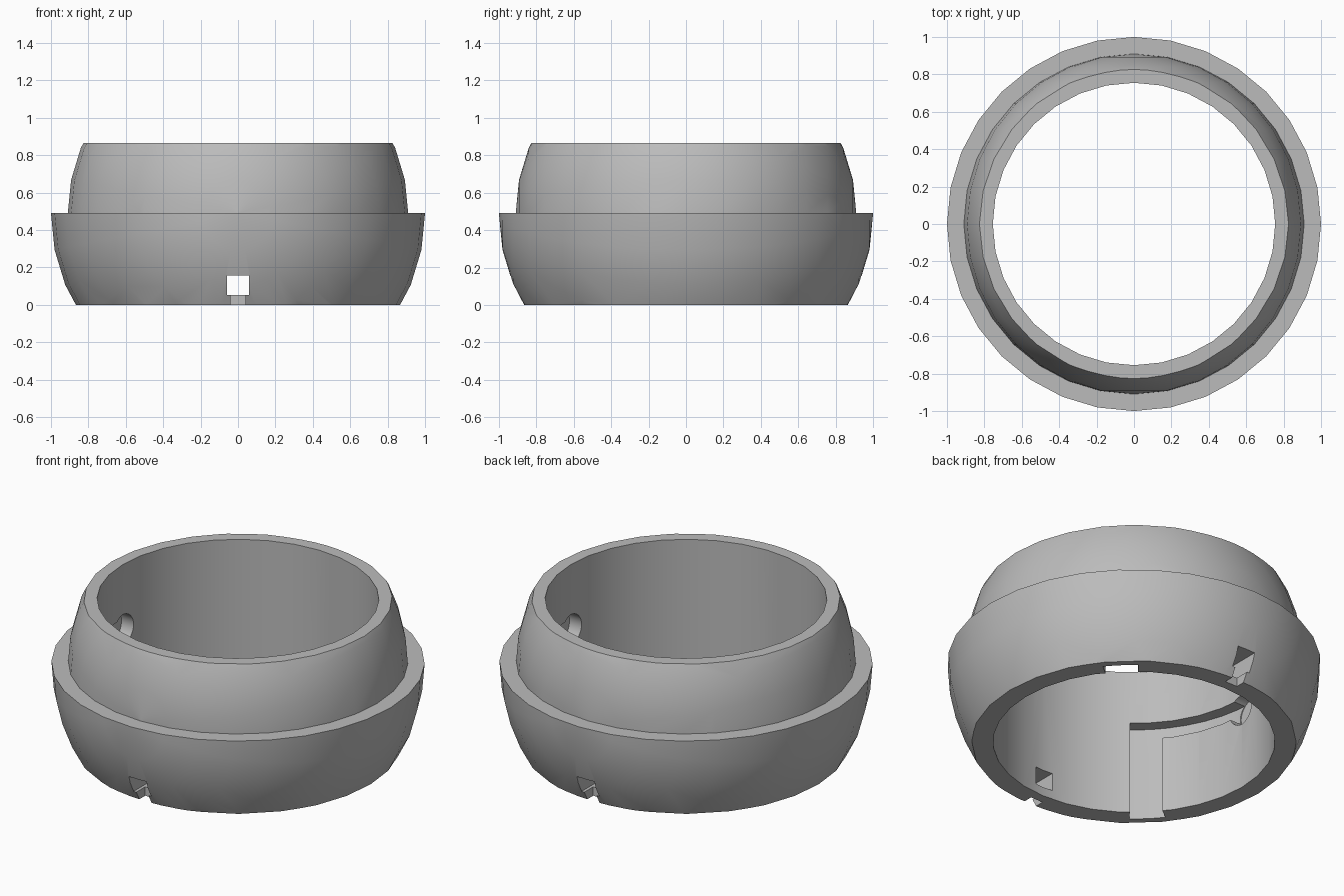
import bpy, bmesh
from math import pi, radians, sin, cos
from mathutils import Matrix

cube = bpy.data.objects.get("Cube")
if cube:
    bpy.data.objects.remove(cube, do_unlink=True)

CENTRE_Z = 0.49   # height of the shoulder and of both dome centres
HEIGHT = 0.865
BORE = 0.755      # inner radius
SLOT_R = 0.825    # outer radius of the inner locking slots

grey = bpy.data.materials.new("plain grey")
grey.use_nodes = True
grey.diffuse_color = (0.5, 0.5, 0.5, 1)
grey.node_tree.nodes["Principled BSDF"].inputs["Base Color"].default_value = (0.5, 0.5, 0.5, 1)


def make_object(name, bm):
    bmesh.ops.recalc_face_normals(bm, faces=bm.faces)
    mesh = bpy.data.meshes.new(name)
    bm.to_mesh(mesh)
    bm.free()
    mesh.materials.append(grey)
    obj = bpy.data.objects.new(name, mesh)
    bpy.context.collection.objects.link(obj)
    return obj


def sphere_slice(name, radius, low, high):
    """Faceted sphere with its poles to front and back, cut flat below and above."""
    bm = bmesh.new()
    place = Matrix.Translation((0, 0, CENTRE_Z)) @ Matrix.Rotation(pi / 2, 4, "X")
    bmesh.ops.create_uvsphere(bm, u_segments=32, v_segments=16, radius=radius, matrix=place)
    for z, up in ((low, -1), (high, 1)):
        bmesh.ops.bisect_plane(bm, geom=bm.verts[:] + bm.edges[:] + bm.faces[:], dist=1e-4,
                               plane_co=(0, 0, z), plane_no=(0, 0, up), clear_outer=True)
        bmesh.ops.holes_fill(bm, edges=bm.edges[:], sides=0)
    return make_object(name, bm)


def cylinder(name, radius, depth, matrix):
    bm = bmesh.new()
    bmesh.ops.create_cone(bm, cap_ends=True, segments=32, radius1=radius, radius2=radius,
                          depth=depth, matrix=matrix)
    return make_object(name, bm)


def box(name, centre, size):
    bm = bmesh.new()
    bmesh.ops.create_cube(bm, size=1, matrix=Matrix.Translation(centre) @ Matrix.Diagonal((*size, 1)))
    return make_object(name, bm)


def arc_block(name, start, end, low, high, steps):
    """Curved block that follows the bore between two angles in degrees."""
    bm = bmesh.new()
    rings = []
    for i in range(steps + 1):
        a = radians(start + (end - start) * i / steps)
        rings.append([bm.verts.new((r * cos(a), r * sin(a), z))
                      for r, z in ((0.68, low), (SLOT_R, low), (SLOT_R, high), (0.68, high))])
    for a, b in zip(rings, rings[1:]):
        for k in range(4):
            n = (k + 1) % 4
            bm.faces.new((a[k], a[n], b[n], b[k]))
    bm.faces.new(rings[0])
    bm.faces.new(rings[-1])
    return make_object(name, bm)


def combine(target, tool, operation):
    mod = target.modifiers.new(operation.lower(), "BOOLEAN")
    mod.operation = operation
    mod.solver = "EXACT"
    mod.object = tool
    bpy.context.view_layer.objects.active = target
    bpy.ops.object.modifier_apply(modifier=mod.name)
    bpy.data.objects.remove(tool, do_unlink=True)


# Stepped body: wide lower bowl and narrower upper collar
body = sphere_slice("ring_body", 1.0, 0, CENTRE_Z)
combine(body, sphere_slice("upper_collar", 0.91, 0.3, HEIGHT), "UNION")
combine(body, cylinder("bore", BORE, 3, Matrix.Identity(4)), "DIFFERENCE")

# Everything cut into the wall repeats after half a turn
for turn, side in ((0, -1), (180, 1)):
    # Locking slot: vertical entry, sideways run and round pin seat
    combine(body, arc_block("slot_entry", 218.3 + turn, 231.7 + turn, -0.1, 0.55, 3), "DIFFERENCE")
    combine(body, arc_block("slot_run", 180 + turn, 225 + turn, 0.45, 0.55, 6), "DIFFERENCE")
    seat = Matrix.Translation((side * (SLOT_R - 0.1), 0, 0.48)) @ Matrix.Rotation(pi / 2, 4, "Y")
    combine(body, cylinder("pin_seat", 0.09, 0.2, seat), "DIFFERENCE")
    # Square through hole with a shallow notch under it
    combine(body, box("square_hole", (0, side * 0.85, 0.105), (0.115, 0.5, 0.105)), "DIFFERENCE")
    combine(body, box("rim_notch", (0, side * 0.96, 0), (0.08, 0.3, 0.14)), "DIFFERENCE")

bpy.ops.object.select_all(action="DESELECT")
body.select_set(True)
bpy.context.view_layer.objects.active = body
bpy.ops.object.shade_smooth_by_angle(angle=radians(30))
